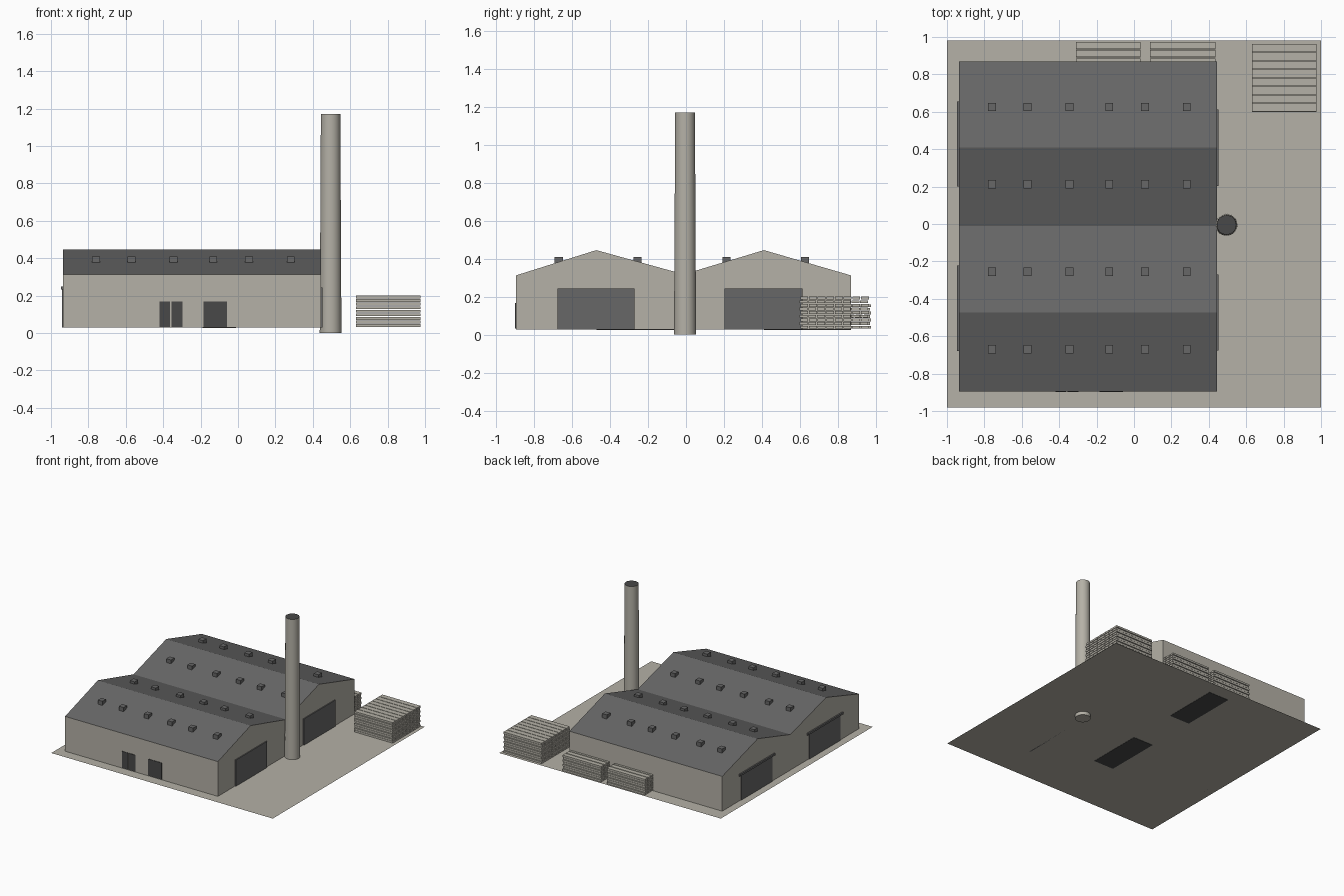
import bpy, bmesh, math

if "Cube" in bpy.data.objects:
    bpy.data.objects.remove(bpy.data.objects["Cube"])


def material(name, r, g, b):
    m = bpy.data.materials.new(name)
    m.diffuse_color = (r, g, b, 1)
    m.use_nodes = True
    m.node_tree.nodes["Principled BSDF"].inputs["Base Color"].default_value = m.diffuse_color
    return m


STONE = material("warm grey concrete", 0.46, 0.44, 0.385)
ROOF = material("roof grey", 0.135, 0.135, 0.135)
DARK = material("dark door grey", 0.065, 0.065, 0.065)
G = 0.028  # ground level


def finish(name, bm, *mats):
    bmesh.ops.recalc_face_normals(bm, faces=bm.faces)
    me = bpy.data.meshes.new(name)
    bm.to_mesh(me)
    bm.free()
    for m in mats:
        me.materials.append(m)
    ob = bpy.data.objects.new(name, me)
    bpy.context.collection.objects.link(ob)
    return ob


def add_box(bm, x0, x1, y0, y1, z0, z1):
    vs = bmesh.ops.create_cube(bm, size=1)["verts"]
    for v in vs:
        v.co.x = x1 if v.co.x > 0 else x0
        v.co.y = y1 if v.co.y > 0 else y0
        v.co.z = z1 if v.co.z > 0 else z0


def boxes(name, mat, *items):
    bm = bmesh.new()
    for it in items:
        add_box(bm, *it)
    return finish(name, bm, mat)


# ground sheet
bm = bmesh.new()
bm.faces.new([bm.verts.new((x, y, G)) for x, y in
              ((-1, -0.98), (1, -0.98), (1, 0.98), (-1, 0.98))])
finish("ground_slab", bm, STONE)

# double-gabled hall: extruded profile, roof coloured by face direction
profile = [(-0.895, G), (0.868, G), (0.868, 0.312), (0.41, 0.445),
           (-0.012, 0.318), (-0.472, 0.445), (-0.895, 0.312)]
bm = bmesh.new()
face = bm.faces.new([bm.verts.new((-0.935, y, z)) for y, z in profile])
ext = bmesh.ops.extrude_face_region(bm, geom=[face])["geom"]
bmesh.ops.translate(bm, vec=(1.38, 0, 0),
                    verts=[e for e in ext if isinstance(e, bmesh.types.BMVert)])
bmesh.ops.recalc_face_normals(bm, faces=bm.faces)
for f in bm.faces:
    f.normal_update()
    f.material_index = 1 if f.normal.z > 0.3 else 0
finish("factory_hall", bm, STONE, ROOF)

# roof vents
boxes("roof_vents", ROOF, *[
    (x - 0.021, x + 0.021, y - 0.022, y + 0.022, 0.365, 0.41)
    for x in (-0.76, -0.57, -0.345, -0.132, 0.058, 0.282)
    for y in (-0.67, -0.255, 0.213, 0.626)])

# large sliding doors on both gable ends
boxes("right_sliding_doors", ROOF,
      (0.443, 0.453, -0.675, -0.27, G, 0.242),
      (0.443, 0.453, 0.203, 0.612, G, 0.242))
boxes("left_sliding_doors", ROOF,
      (-0.94, -0.934, -0.65, -0.25, G, 0.235),
      (-0.94, -0.934, 0.23, 0.625, G, 0.235))
boxes("left_door_rails", ROOF,
      (-0.946, -0.934, -0.68, -0.222, 0.232, 0.248),
      (-0.946, -0.934, 0.2, 0.655, 0.232, 0.248))

# front entrance doors
boxes("front_doors", DARK, *[
    (a, b, -0.899, -0.893, 0.032, 0.167)
    for a, b in ((-0.42, -0.363), (-0.356, -0.298), (-0.185, -0.06))])

# dark floor plates seen from below
boxes("floor_plates", DARK, *[
    (-0.19, -0.01, a, b, G - 0.002, G + 0.001)
    for a, b in ((-0.472, -0.012), (0.41, 0.868))])

# chimney with dark mouth
bm = bmesh.new()
bmesh.ops.create_cone(bm, cap_ends=True, segments=32, radius1=0.058,
                      radius2=0.052, depth=1.17)
bmesh.ops.translate(bm, vec=(0.495, -0.005, 0.585), verts=bm.verts)
for f in bm.faces:
    f.smooth = abs(f.normal.z) < 0.5
    f.material_index = 1 if f.calc_center_median().z > 1.16 else 0
ob = finish("chimney", bm, STONE, DARK)
bpy.context.view_layer.objects.active = ob
ob.select_set(True)
bpy.ops.object.shade_smooth_by_angle(angle=math.radians(40))


# plank piles: layers of parallel boards with gaps
def pile(name, x0, x1, y0, rows, pitch, width, top, layers):
    step = (top - G) / layers
    items = []
    for k in range(layers):
        shift = 0.004 * (k % 2)
        for r in range(rows):
            y = y0 + r * pitch - shift
            items.append((x0, x1, y, y + width, G + k * step + 0.004, G + (k + 1) * step))
    boxes(name, STONE, *items)


pile("large_plank_pile", 0.63, 0.975, 0.602, 8, 0.0455, 0.041, 0.2, 9)
pile("small_plank_pile_a", -0.31, 0.035, 0.85, 3, 0.043, 0.036, 0.16, 7)
pile("small_plank_pile_b", 0.085, 0.435, 0.85, 3, 0.043, 0.036, 0.16, 7)
